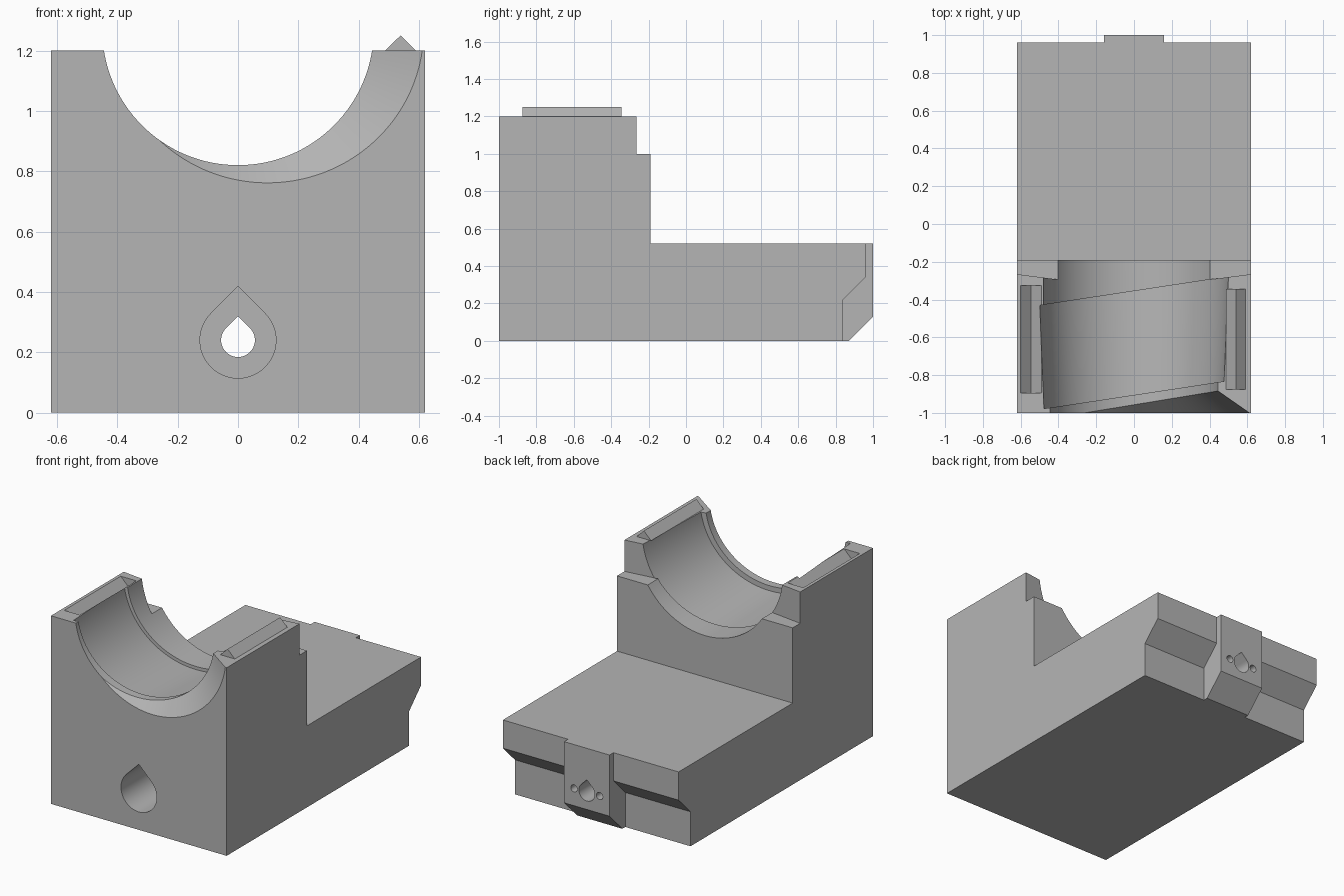
import bpy, bmesh, math
from mathutils import Vector

if "Cube" in bpy.data.objects:
    bpy.data.objects.remove(bpy.data.objects["Cube"], do_unlink=True)

# One plain grey for the whole block
grey = bpy.data.materials.new("plain_grey")
grey.use_nodes = True
GREY = (0.46, 0.46, 0.46, 1)
grey.diffuse_color = GREY
grey.node_tree.nodes["Principled BSDF"].inputs["Base Color"].default_value = GREY


def loft(name, rings):
    """Closed solid skinned through rings of equal length."""
    bm = bmesh.new()
    loops = [[bm.verts.new(p) for p in ring] for ring in rings]
    n = len(loops[0])
    for a, b in zip(loops, loops[1:]):
        for i in range(n):
            j = (i + 1) % n
            bm.faces.new((a[i], a[j], b[j], b[i]))
    bm.faces.new(loops[0])
    bm.faces.new(loops[-1])
    bmesh.ops.recalc_face_normals(bm, faces=bm.faces[:])
    mesh = bpy.data.meshes.new(name)
    bm.to_mesh(mesh)
    bm.free()
    mesh.materials.append(grey)
    obj = bpy.data.objects.new(name, mesh)
    bpy.context.collection.objects.link(obj)
    return obj


def prism(name, profile, axis, lo, hi):
    """Extrude a 2D profile along one axis."""
    def place(p, t):
        c = list(p)
        c.insert("xyz".index(axis), t)
        return Vector(c)
    return loft(name, [[place(p, t) for p in profile] for t in (lo, hi)])


def combine(target, tool, operation):
    tool.hide_render = True
    mod = target.modifiers.new("combine", 'BOOLEAN')
    mod.operation = operation
    mod.solver = 'EXACT'
    mod.object = tool
    bpy.context.view_layer.objects.active = target
    bpy.ops.object.modifier_apply(modifier=mod.name)
    bpy.data.objects.remove(tool, do_unlink=True)


def teardrop(r, z, steps=36):
    """Round hole with a pointed roof."""
    pts = []
    for i in range(steps + 1):
        a = math.radians(135 + 270 * i / steps)
        pts.append((r * math.cos(a), z + r * math.sin(a)))
    return pts + [(0, z + r * math.sqrt(2))]


def circle(r, x, z, steps):
    return [(x + r * math.cos(math.tau * i / steps),
             z + r * math.sin(math.tau * i / steps)) for i in range(steps)]


# L-shaped block with an undercut rear edge
W = 0.62
body = prism("cradle_body", [(-1, 0), (0.84, 0), (0.84, 0.22), (0.96, 0.34), (0.96, 0.52),
                             (-0.19, 0.52), (-0.19, 1.2), (-1, 1.2)], "x", -W, W)

# Rear tab with chamfered foot
tab = prism("rear_tab", [(0.5, 0), (0.87, 0), (1, 0.13), (1, 0.52), (0.5, 0.52)],
            "x", -0.16, 0.16)
combine(body, tab, 'UNION')

# Step behind the top of the tower
step = prism("step_cutter", [(-0.7, -0.255), (-0.41, -0.293), (0.41, -0.293),
                             (0.7, -0.255), (0.7, 0), (-0.7, 0)], "z", 1.0, 1.4)
combine(body, step, 'DIFFERENCE')

# Skewed bore: front flare, front lip, wide seat, rear lip (y, skew, radius)
stations = [(-1.307, 0.164, 0.853), (-0.957, 0.164, 0.45), (-0.905, 0.152, 0.45),
            (-0.905, 0.152, 0.482), (-0.355, 0.152, 0.505), (-0.355, 0.152, 0.485),
            (0.05, 0, 0.485)]
bore = loft("bore_cutter", [[Vector((x, y + skew * x, z)) for x, z in circle(r, 0, 1.27, 128)]
                            for y, skew, r in stations])
combine(body, bore, 'DIFFERENCE')

# Vee slot in the top, on the -x side
slot = prism("slot_cutter", [(-0.6, 1.2), (-0.6, 1.3), (-0.49, 1.3), (-0.49, 1.2),
                             (-0.545, 1.145)], "y", -0.895, -0.325)
combine(body, slot, 'DIFFERENCE')

# Counterbored teardrop hole running front to back
combine(body, prism("counterbore_cutter", teardrop(0.126, 0.24), "y", -1.1, 0.6), 'DIFFERENCE')
combine(body, prism("hole_cutter", teardrop(0.056, 0.24), "y", 0.5, 1.1), 'DIFFERENCE')

# Two small pin holes in the tab
for side in (-1, 1):
    pin = prism("pin_cutter", circle(0.023, side * 0.09, 0.24, 24), "y", 0.8, 1.1)
    combine(body, pin, 'DIFFERENCE')

# Matching vee ridge on the +x side
prism("alignment_ridge", [(0.488, 1.2), (0.59, 1.2), (0.539, 1.25)], "y", -0.875, -0.345)

# Smooth the curved bore, keep the edges sharp
bpy.ops.object.select_all(action='DESELECT')
body.select_set(True)
bpy.context.view_layer.objects.active = body
bpy.ops.object.shade_smooth_by_angle(angle=math.radians(25))
